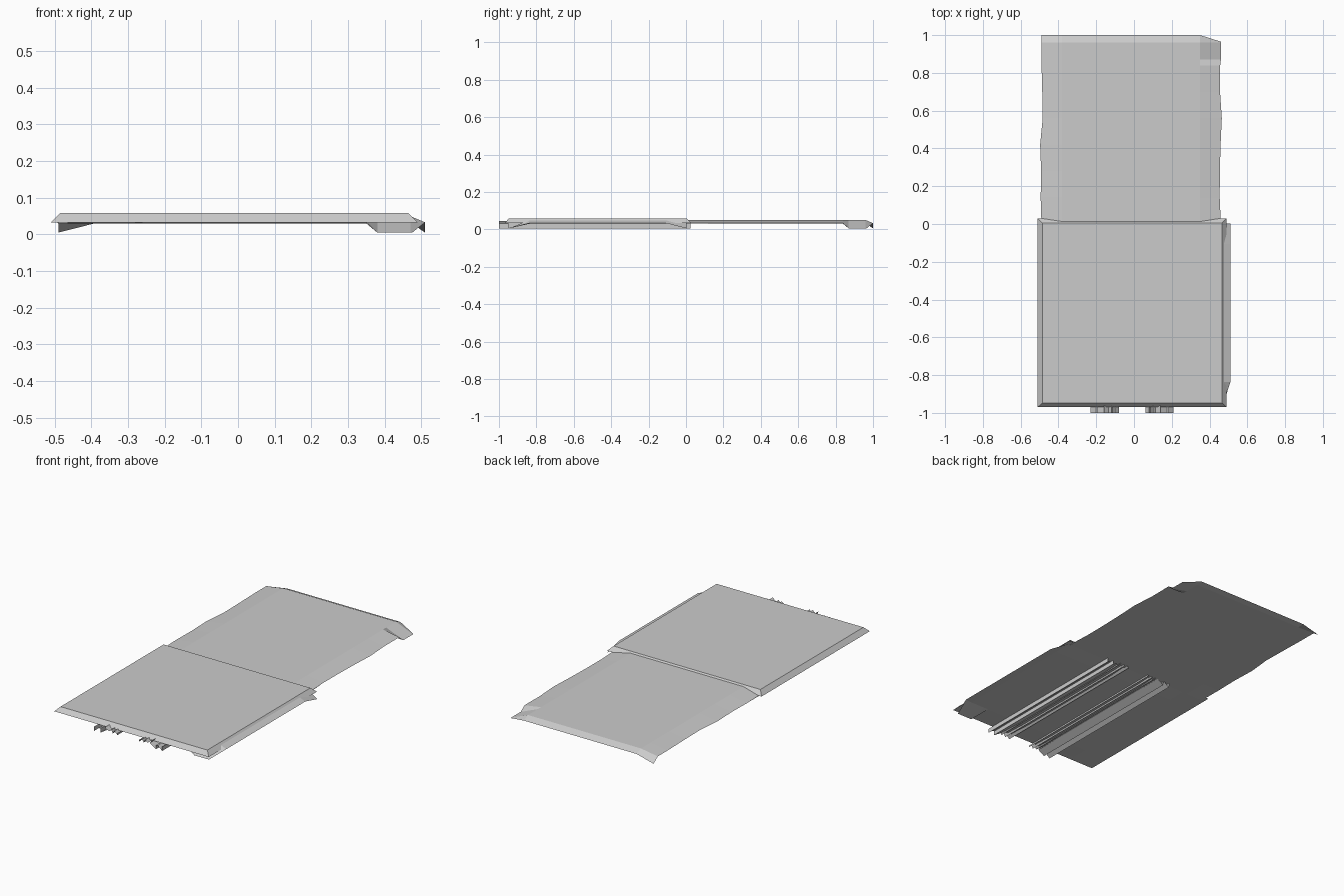
import bpy, bmesh, random

random.seed(4)
if "Cube" in bpy.data.objects:
    bpy.data.objects.remove(bpy.data.objects["Cube"], do_unlink=True)

grey = bpy.data.materials.new("plain grey")
grey.use_nodes = True
grey.diffuse_color = (0.6, 0.6, 0.6, 1)
grey.node_tree.nodes["Principled BSDF"].inputs["Base Color"].default_value = (0.6, 0.6, 0.6, 1)


def finish(name, bm, closed=True):
    if closed:
        bmesh.ops.recalc_face_normals(bm, faces=bm.faces)
    mesh = bpy.data.meshes.new(name)
    bm.to_mesh(mesh)
    bm.free()
    mesh.materials.append(grey)
    obj = bpy.data.objects.new(name, mesh)
    bpy.context.collection.objects.link(obj)
    return obj


def panel(name, place):
    """Thin panel with bevelled, worn edges, a sloping far end and drooping corners."""
    us = [-0.49, -0.38, 0.35, 0.46]
    vs = [0, 0.14, 0.28, 0.42, 0.56, 0.7, 0.84, 0.87, 0.96, 1.0]
    nu, nv = len(us) - 1, len(vs) - 1
    bm = bmesh.new()
    top, low = {}, {}
    for j, v in enumerate(vs):
        for i, u in enumerate(us):
            side = i in (0, nu)
            z = 0.033 if side or j == nv else 0.05
            x, y = u, v
            if side and 0 < j < 7:
                x += random.uniform(-0.008, 0.008)      # worn side edge
            if i == nu and j >= 7:
                z = 0.005                               # drooping side flap
            if i == nu and j == nv:
                y = 0.965                               # clipped corner
            if i == 0 and j == nv:
                z = 0.005                               # drooping far corner
            top[i, j] = bm.verts.new(place(x, y, z))
            rim = side or j in (0, nv)
            low[i, j] = top[i, j] if rim and j else bm.verts.new(place(x, y, min(z, 0.03)))
    for layer in (top, low):
        for i in range(nu):
            for j in range(nv):
                bm.faces.new([layer[i, j], layer[i + 1, j], layer[i + 1, j + 1], layer[i, j + 1]])
    for i in range(nu):
        bm.faces.new([top[i, 0], top[i + 1, 0], low[i + 1, 0], low[i, 0]])
    for i in (0, nu):
        bm.faces.new([top[i, 0], top[i, 1], low[i, 0]])
    return finish(name, bm)


panel("rear_panel", lambda u, v, z: (u, v, z))
panel("lower_front_panel", lambda u, v, z: (v - 0.49, -u - 0.487, z))

# Raised front cover with sloping skirts
bm = bmesh.new()
outlines = [(-0.51, 0.49, -0.97, 0.03, 0.033), (-0.485, 0.465, -0.947, 0.005, 0.058)]
rings = [[bm.verts.new(p) for p in ((a, c, z), (b, c, z), (b, d, z), (a, d, z))]
         for a, b, c, d, z in outlines]
for ring in rings:
    bm.faces.new(ring)
for k in range(4):
    n = (k + 1) % 4
    bm.faces.new([rings[0][k], rings[0][n], rings[1][n], rings[1][k]])
finish("front_cover", bm)

# Pair of jagged folded rails beneath the cover
profile = [(-0.23, 0.03), (-0.23, 0.005), (-0.2, 0.029), (-0.19, 0.029), (-0.19, 0.005),
           (-0.15, 0.03), (-0.16, 0.045), (-0.135, 0.027), (-0.12, 0.041),
           (-0.11, 0.022), (-0.1, 0.039), (-0.08, 0.02), (-0.08, 0.03)]
for name, flip in (("right_rail", False), ("left_rail", True)):
    bm = bmesh.new()
    front, back = [], []
    for x, z in profile:
        x = -0.02 - x if flip else x
        front.append(bm.verts.new((x, -1.0, z)))
        back.append(bm.verts.new((x, 0.025, z)))
    for k in range(len(profile) - 1):
        quad = [front[k], front[k + 1], back[k + 1], back[k]]
        bm.faces.new(quad[::-1] if flip else quad)
    finish(name, bm, closed=False)
